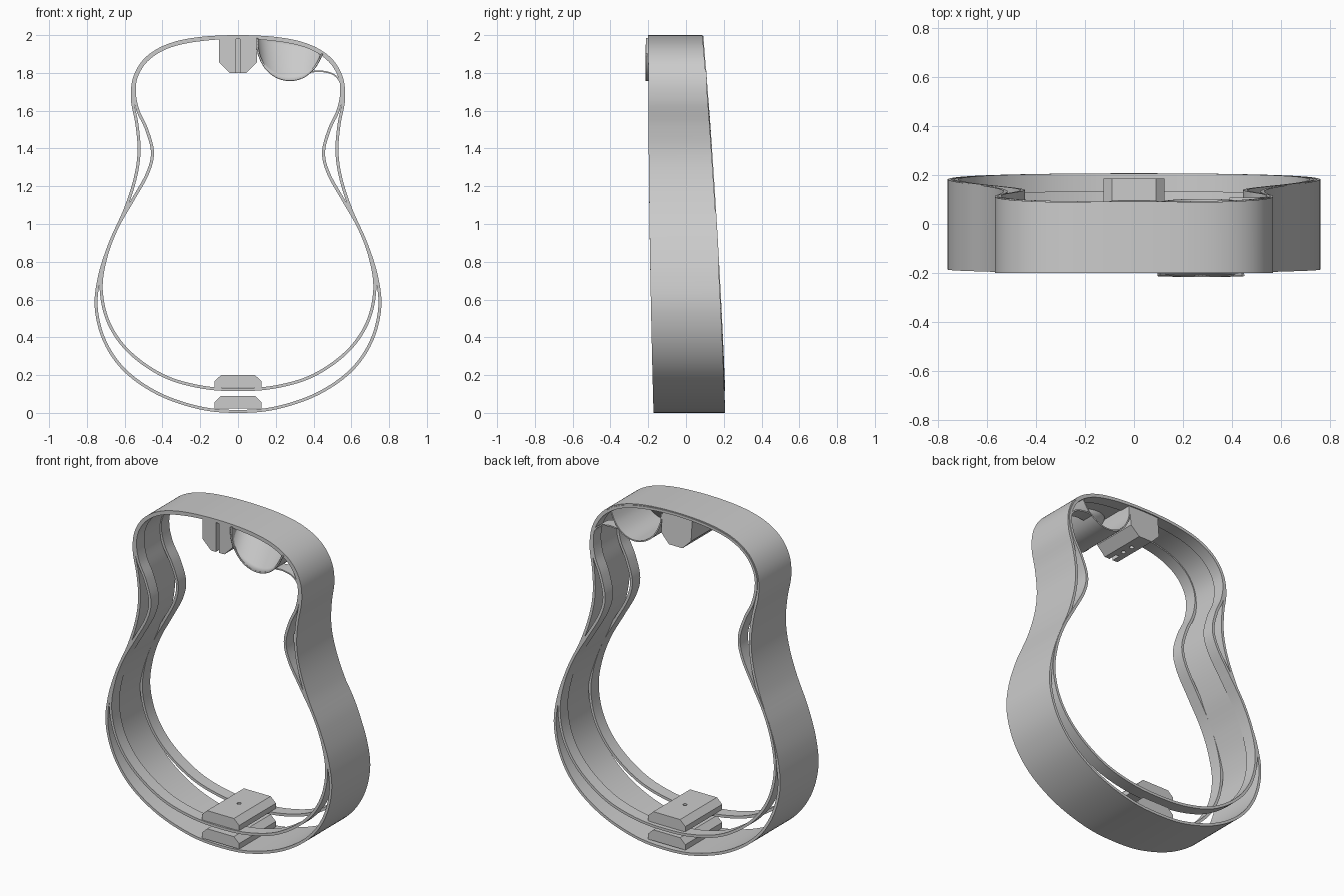
import bpy, bmesh, math
from mathutils import Vector

if "Cube" in bpy.data.objects:
    bpy.data.objects.remove(bpy.data.objects["Cube"])

# Right half outlines (x, z), bottom centre to top centre
RIM = [(0, 0), (.2, .018), (.42, .092), (.6, .215), (.71, .37), (.758, .55), (.742, .72),
       (.685, .9), (.605, 1.08), (.553, 1.24), (.532, 1.38), (.542, 1.52), (.567, 1.66),
       (.554, 1.78), (.492, 1.88), (.38, 1.95), (.22, 1.988), (0, 2.0)]
LINING = [(0, .115), (.2, .13), (.4, .19), (.58, .315), (.69, .47), (.732, .65), (.709, .82),
          (.65, .98), (.565, 1.13), (.487, 1.27), (.461, 1.38), (.492, 1.5), (.538, 1.6),
          (.557, 1.7), (.543, 1.79), (.484, 1.878), (.375, 1.945), (.215, 1.982), (0, 1.996)]
LINING_WIDTH = .075


def front_y(z):
    return -.172 - .028 * (1 - (1 - z / 2) ** 2)


def back_y(z):
    return .207 - .035 * z - .0125 * z * z


def spline(pts, closed, steps=8):
    """Catmull-Rom resampling of 2D points."""
    p = [Vector(q) for q in pts]
    n = len(p)
    out = []
    for i in range(n if closed else n - 1):
        get = (lambda k: p[k % n]) if closed else (lambda k: p[max(0, min(n - 1, k))])
        a, b, c, d = get(i - 1), get(i), get(i + 1), get(i + 2)
        for s in range(steps):
            t = s / steps
            out.append(.5 * (2 * b + (c - a) * t + (2 * a - 5 * b + 4 * c - d) * t * t
                             + (3 * b - a - 3 * c + d) * t ** 3))
    return out if closed else out + [p[-1]]


def finish(name, bm, angle=35):
    bmesh.ops.recalc_face_normals(bm, faces=bm.faces)
    me = bpy.data.meshes.new(name)
    bm.to_mesh(me)
    bm.free()
    ob = bpy.data.objects.new(name, me)
    bpy.context.collection.objects.link(ob)
    bpy.ops.object.select_all(action='DESELECT')
    ob.select_set(True)
    bpy.context.view_layer.objects.active = ob
    bpy.ops.object.shade_smooth_by_angle(angle=math.radians(angle))
    return ob


def band(name, path, thick, y0, y1, closed=True):
    """Rectangular section swept along a path, edges following y0(z) and y1(z)."""
    bm = bmesh.new()
    n = len(path)
    rows = []
    for i, p in enumerate(path):
        a = path[(i - 1) % n] if closed or i else p
        b = path[(i + 1) % n] if closed or i < n - 1 else p
        t = (b - a).normalized()
        q = p + Vector((-t.y, t.x)) * thick
        rows.append([bm.verts.new(v) for v in (
            (p.x, y0(p.y), p.y), (p.x, y1(p.y), p.y),
            (q.x, y1(p.y), q.y), (q.x, y0(p.y), q.y))])
    for i in range(n if closed else n - 1):
        r, s = rows[i], rows[(i + 1) % n]
        for k in range(4):
            bm.faces.new((r[k], r[(k + 1) % 4], s[(k + 1) % 4], s[k]))
    if not closed:
        bm.faces.new(rows[0])
        bm.faces.new(rows[-1])
    return finish(name, bm)


def lining_pair(name, path, thick, closed=True):
    """Matching strips along the front and back edges."""
    band("front_" + name, path, thick, front_y, lambda z: front_y(z) + LINING_WIDTH, closed)
    band("back_" + name, path, thick, lambda z: back_y(z) + .004 - LINING_WIDTH,
         lambda z: back_y(z) + .004, closed)


def full(half):
    return spline(half + [(-x, z) for x, z in half[-2:0:-1]], True)


def prism(name, profile, y0, y1):
    """Mirrored half profile (x, z) extruded along y."""
    pts = profile + [(-x, z) for x, z in reversed(profile)]
    bm = bmesh.new()
    lo = [bm.verts.new((x, y0(z), z)) for x, z in pts]
    hi = [bm.verts.new((x, y1(z), z)) for x, z in pts]
    bm.faces.new(lo)
    bm.faces.new(hi)
    for i in range(len(pts)):
        j = (i + 1) % len(pts)
        bm.faces.new((lo[i], lo[j], hi[j], hi[i]))
    return finish(name, bm, 20)


def cut(ob, cutter):
    m = ob.modifiers.new("cut", 'BOOLEAN')
    m.operation, m.solver, m.object = 'DIFFERENCE', 'EXACT', cutter
    bpy.context.view_layer.objects.active = ob
    bpy.ops.object.modifier_apply(modifier=m.name)
    bpy.data.objects.remove(cutter)


def drill(ob, loc, radius, depth):
    bpy.ops.mesh.primitive_cylinder_add(vertices=20, radius=radius, depth=depth, location=loc)
    cut(ob, bpy.context.object)


# Bent side rim and the two lining strips
rim_path = full(RIM)
band("side_rim", rim_path, .016, front_y, back_y)
lining_pair("lining", full(LINING), .016)

# Two chamfered tail blocks with a pin hole
for name, z in (("lower_tail_block", .012), ("upper_tail_block", .122)):
    block = prism(name, [(.125, z + .012), (.125, z + .045), (.09, z + .078)],
                  lambda z: -.168, lambda z: .185)
    drill(block, (0, .01, z + .04), .012, .2)

# Neck block with a front slot and two holes underneath
neck = prism("neck_block", [(.1, 1.985), (.1, 1.855), (.045, 1.8)],
             lambda z: front_y(z) + .004, lambda z: back_y(z) - .005)
bpy.ops.mesh.primitive_cube_add(size=1, location=(0, -.2, 1.9))
slot = bpy.context.object
slot.scale = (.022, .12, .4)
cut(neck, slot)
for y in (-.09, -.02):
    drill(neck, (0, y, 1.8), .013, .1)

# Scooped bevel from a front arc up to the rim
top_curve = sorted((p for p in rim_path if p.x >= -.01 and p.y > 1.6), key=lambda p: p.x)


def rim_z(x):
    for a, b in zip(top_curve, top_curve[1:]):
        if a.x <= x <= b.x and b.x > a.x:
            return a.y + (b.y - a.y) * (x - a.x) / (b.x - a.x)
    return 1.9


arc = spline([(.1, 1.985), (.104, 1.91), (.14, 1.83), (.2, 1.777), (.275, 1.758),
              (.35, 1.777), (.41, 1.83), (.447, 1.9)], False, 5)
bm = bmesh.new()
grid = []
for i, p in enumerate(arc):
    u = i / (len(arc) - 1)
    end = Vector((p.x, -.19 + .125 * math.sin(math.pi * u), rim_z(p.x) - .012))
    start = Vector((p.x, -.213, p.y))
    grid.append([bm.verts.new(start.lerp(end, k / 8)) for k in range(9)])
for r, s in zip(grid, grid[1:]):
    for k in range(8):
        bm.faces.new((r[k], s[k], s[k + 1], r[k + 1]))
scoop = finish("scoop_bevel", bm)
sol = scoop.modifiers.new("thickness", 'SOLIDIFY')
sol.thickness, sol.offset = .006, 0

# Curved wall under the scoop, running from front to back
band("scoop_wall", arc, .008, lambda z: -.212, lambda z: back_y(z) - .004, False)

# Short lining strips joining the scoop to the rim
lining_pair("scoop_lining", spline([(.39, 1.802), (.44, 1.805), (.5, 1.79), (.535, 1.755),
                                    (.545, 1.71)], False), .008, False)
